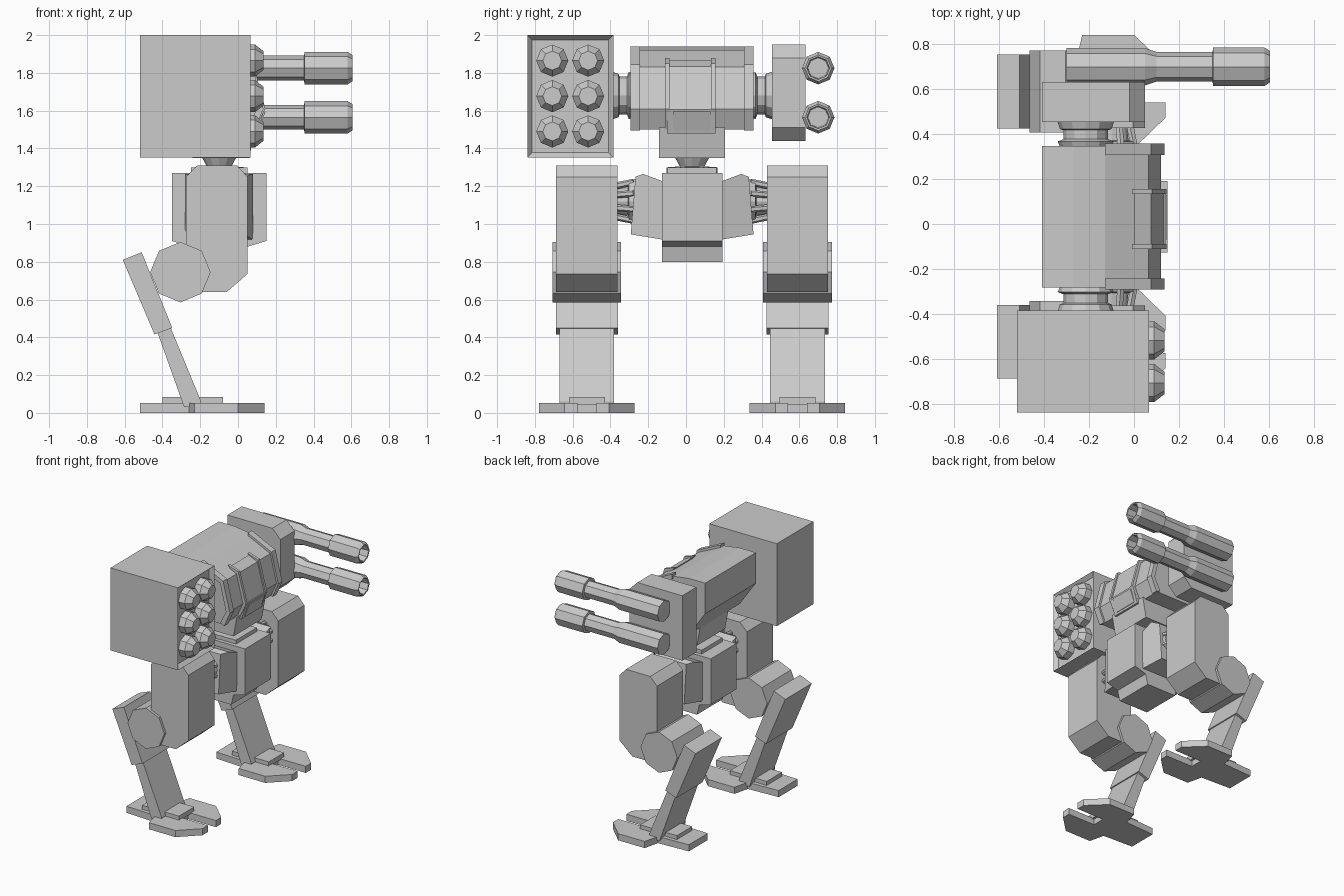
import bpy, bmesh, math
from mathutils import Vector, Matrix

if "Cube" in bpy.data.objects:
    bpy.data.objects.remove(bpy.data.objects["Cube"])

CY = 0.0325          # symmetry plane of the body
LEG = 0.5575         # leg offset from that plane
# (profile u, profile v, extrusion w) -> xyz for each extrusion axis
AXES = {'x': lambda u, v, w: (w, u, v),
        'y': lambda u, v, w: (u, w, v),
        'z': lambda u, v, w: (u, v, w)}


def finish(name, bm):
    bmesh.ops.recalc_face_normals(bm, faces=bm.faces)
    me = bpy.data.meshes.new(name)
    bm.to_mesh(me)
    bm.free()
    ob = bpy.data.objects.new(name, me)
    bpy.context.collection.objects.link(ob)
    return ob


def prism(name, axis, pts, lo, hi):
    """Extrude a profile along an axis."""
    bm, put = bmesh.new(), AXES[axis]
    a, b = ([bm.verts.new(put(u, v, w)) for u, v in pts] for w in (lo, hi))
    bm.faces.new(a)
    bm.faces.new(b)
    n = len(pts)
    for i in range(n):
        bm.faces.new((a[i], a[(i + 1) % n], b[(i + 1) % n], b[i]))
    return finish(name, bm)


def box(name, x, y, z):
    return prism(name, 'z', [(x[0], y[0]), (x[1], y[0]), (x[1], y[1]), (x[0], y[1])], *z)


def lathe(name, axis, cu, cv, rings, sides=8, phase=0.0):
    """Stack of rings (position, radius) along an axis, capped at both ends."""
    bm, put = bmesh.new(), AXES[axis]
    loops = []
    for w, r in rings:
        loops.append([bm.verts.new(put(cu + r * math.cos(phase + math.tau * i / sides),
                                       cv + r * math.sin(phase + math.tau * i / sides), w))
                      for i in range(sides)])
    for a, b in zip(loops, loops[1:]):
        for i in range(sides):
            j = (i + 1) % sides
            bm.faces.new((a[i], a[j], b[j], b[i]))
    bm.faces.new(loops[0])
    bm.faces.new(loops[-1])
    return finish(name, bm)


def rod(name, p, q, r, sides=6):
    p, q = Vector(p), Vector(q)
    bm = bmesh.new()
    bmesh.ops.create_cone(bm, cap_ends=True, segments=sides, radius1=r, radius2=r, depth=(q - p).length,
                          matrix=Matrix.Translation((p + q) / 2) @ (q - p).to_track_quat('Z', 'Y').to_matrix().to_4x4())
    return finish(name, bm)


# Torso hull
box_top = [(-0.41, 1.94), (-0.27, 1.94), (-0.13, 1.92), (0.065, 1.83), (0.12, 1.61), (0.07, 1.5)]
prism("torso", 'y', box_top + [(-0.27, 1.5), (-0.41, 1.7)], CY - 0.315, CY + 0.315)
# Raised bands around the torso edges and the hatch frame
band = [(-0.13, 1.94), (0.075, 1.845), (0.135, 1.61), (0.085, 1.495),
        (0.05, 1.51), (0.1, 1.61), (0.05, 1.82), (-0.13, 1.9)]
post = [(-0.01, 1.88), (0.08, 1.85), (0.145, 1.61), (0.09, 1.5), (0.05, 1.51), (0.09, 1.61), (0.04, 1.82)]
for s in (-1, 1):
    c = CY + s * 0.3
    prism("torso_edge_band", 'y', band, c - 0.025, c + 0.025)
    c = CY - 0.01 + s * 0.122
    prism("hatch_post", 'y', post, c - 0.011, c + 0.011)
# Front hatch and lower sensor
prism("front_hatch", 'y', [(0, 1.868), (0.075, 1.835), (0.133, 1.61), (0.08, 1.5), (0, 1.5)], -0.09, 0.14)
prism("sensor_housing", 'y', [(0.0, 1.61), (0.142, 1.61), (0.1, 1.48), (0.0, 1.48)], -0.1, 0.155)
prism("sensor_glass", 'y', [(0.1, 1.59), (0.146, 1.595), (0.108, 1.495), (0.06, 1.495)], -0.07, 0.13)
# Lower torso and waist joint
prism("lower_torso", 'y', [(-0.27, 1.51), (0.09, 1.51), (0.06, 1.35), (-0.24, 1.35)], CY - 0.175, CY + 0.175)
lathe("waist_joint", 'z', -0.1, CY, [(1.26, 0.135), (1.3, 0.135), (1.305, 0.065), (1.36, 0.095)], 12)

# Pelvis
prism("pelvis", 'y', [(-0.35, 1.27), (0.15, 1.27), (0.15, 0.91), (0.05, 0.88), (0.03, 0.8),
                      (-0.23, 0.8), (-0.25, 0.88), (-0.35, 0.91)], CY - 0.16, CY + 0.16)
box("pelvis_top", (-0.25, 0.05), (CY - 0.13, CY + 0.13), (1.26, 1.3))

# Foot outline: two bevelled toes split by a slot, with a narrow heel
half_foot = [(-0.1, 0.05), (0.14, 0.05), (0.14, 0.117), (0, 0.2525), (-0.23, 0.2525), (-0.26, 0.13), (-0.52, 0.117)]
foot = half_foot + [(x, -y) for x, y in reversed(half_foot)]

for s, side in ((-1, "right"), (1, "left")):
    Y = CY + s * LEG
    # Flared hip block, narrowing to the outside
    w = prism(side + "_hip_block", 'x', [(CY + s * a, z) for a, z in
              [(0.14, 1.22), (0.26, 1.265), (0.3, 1.25), (0.325, 0.945), (0.14, 0.915)]], -0.28, 0.08)
    for v in w.data.vertices:
        if abs(v.co.y - CY) > 0.28:
            v.co.x = -0.1 + (v.co.x + 0.1) * 0.75
    # Hip joint with struts
    lathe(side + "_hip_joint", 'y', -0.1, 1.12,
          [(CY + s * a, r) for a, r in [(0.29, 0.12), (0.335, 0.11), (0.34, 0.075), (0.42, 0.07)]], 12)
    for i in range(8):
        t = math.tau * (i + 0.5) / 8
        c, n = math.cos(t), math.sin(t)
        rod(side + "_hip_strut", (-0.1 + 0.11 * c, CY + s * 0.31, 1.12 + 0.11 * n),
            (-0.1 + 0.09 * c, CY + s * 0.4, 1.12 + 0.09 * n), 0.018)
    # Thigh, knee and two-stage shin
    prism(side + "_thigh", 'y', [(-0.275, 1.25), (-0.215, 1.31), (-0.005, 1.31), (0.05, 1.25), (0.05, 0.735),
                                 (-0.06, 0.64), (-0.275, 0.64)], Y - 0.162, Y + 0.162)
    lathe(side + "_knee", 'y', -0.305, 0.745, [(Y - 0.182, 0.16), (Y + 0.182, 0.16)])
    prism(side + "_upper_shin", 'y', [(-0.61, 0.81), (-0.51, 0.85), (-0.348, 0.45), (-0.442, 0.415)],
          Y - 0.164, Y + 0.164)
    prism(side + "_lower_shin", 'y', [(-0.46, 0.52), (-0.385, 0.52), (-0.195, 0.06), (-0.2, 0.03), (-0.285, 0.03)],
          Y - 0.145, Y + 0.145)
    # Foot and ankle plate
    prism(side + "_foot", 'z', [(x, Y + y) for x, y in foot], 0, 0.052)
    prism(side + "_ankle_plate", 'z', [(x, Y + y) for x, y in
          [(-0.4, -0.095), (-0.08, -0.095), (-0.08, 0.095), (-0.4, 0.095)]], 0.045, 0.083)
    # Shoulder joint
    lathe(side + "_shoulder", 'y', -0.215, 1.68, [(CY + s * a, r) for a, r in
          [(0.3, 0.11), (0.335, 0.125), (0.345, 0.1), (0.385, 0.1), (0.39, 0.115), (0.43, 0.128)]], 12)

# Missile pod with recessed front
pod = box("missile_pod", (-0.52, 0.067), (-0.84, -0.385), (1.352, 2.0))
bm = bmesh.new()
bm.from_mesh(pod.data)
front = [max(bm.faces, key=lambda f: f.calc_center_median().x)]
bmesh.ops.inset_region(bm, faces=front, thickness=0.036)
bmesh.ops.translate(bm, verts=front[0].verts, vec=(-0.03, 0, 0))
bm.to_mesh(pod.data)
bm.free()
for y in (-0.708, -0.518):
    for z in (1.49, 1.677, 1.865):
        lathe("missile", 'x', y, z, [(0.0, 0.085), (0.09, 0.085), (0.135, 0.05)])

# Gun mount and twin hollow barrels
prism("gun_mount", 'y', [(-0.41, 1.95), (-0.02, 1.95), (0.05, 1.88), (0.05, 1.51), (-0.02, 1.44), (-0.41, 1.44)],
      0.455, 0.632)
for z in (1.565, 1.825):
    lathe("gun_barrel", 'x', 0.7, z,
          [(-0.3, 0.083), (0.05, 0.083), (0.1, 0.066), (0.35, 0.066), (0.352, 0.086), (0.58, 0.086),
           (0.605, 0.07), (0.603, 0.06), (0.48, 0.055)])
